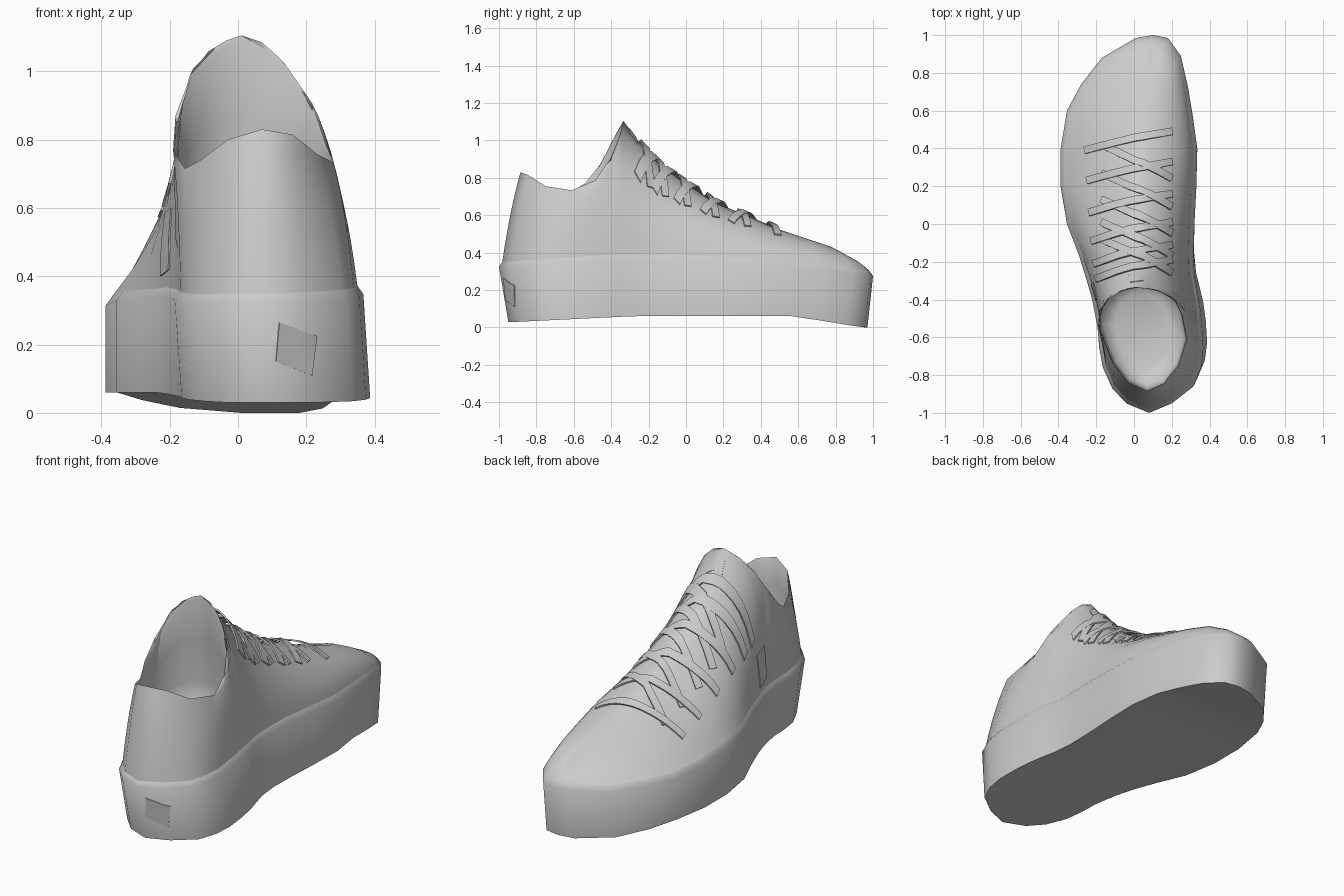
import bpy, bmesh, math
from mathutils import Vector
from mathutils.bvhtree import BVHTree

cube = bpy.data.objects.get("Cube")
if cube:
    bpy.data.objects.remove(cube, do_unlink=True)

grey = bpy.data.materials.new("plain_grey")
grey.use_nodes = True
colour = (0.6, 0.6, 0.6, 1)
grey.diffuse_color = colour
grey.node_tree.nodes["Principled BSDF"].inputs["Base Color"].default_value = colour


def add_object(name, bm, angle=40, thickness=0):
    bmesh.ops.remove_doubles(bm, verts=bm.verts, dist=0.0005)
    bmesh.ops.recalc_face_normals(bm, faces=bm.faces)
    if thickness:
        bmesh.ops.solidify(bm, geom=bm.faces[:], thickness=thickness)
    mesh = bpy.data.meshes.new(name)
    bm.to_mesh(mesh)
    mesh.materials.append(grey)
    obj = bpy.data.objects.new(name, mesh)
    bpy.context.collection.objects.link(obj)
    bpy.ops.object.select_all(action='DESELECT')
    obj.select_set(True)
    bpy.context.view_layer.objects.active = obj
    bpy.ops.object.shade_smooth_by_angle(angle=math.radians(angle))


def interp(table, y):
    for (a, u), (b, v) in zip(table, table[1:]):
        if y <= b:
            return u + (v - u) * max(0, (y - a) / (b - a))
    return table[-1][1]


def skin(bm, rows, closed):
    """Bridge rows of points with quads."""
    grid = [[bm.verts.new(p) for p in row] for row in rows]
    n = len(grid[0])
    for a, b in zip(grid, grid[1:]):
        for i in range(n if closed else n - 1):
            j = (i + 1) % n
            bm.faces.new((a[i], a[j], b[j], b[i]))
    return grid


# Plan outline of the sole, toe to heel, on each side
left = [(.1, 1), (.01, .985), (-.17, .88), (-.28, .74), (-.355, .6), (-.388, .4),
        (-.388, .2), (-.355, 0), (-.29, -.17), (-.25, -.3), (-.23, -.37), (-.22, -.41),
        (-.21, -.46), (-.193, -.55), (-.185, -.65), (-.165, -.76), (-.115, -.87),
        (-.04, -.95), (.08, -1)]
right = [(.1, 1), (.18, .985), (.248, .89), (.285, .73), (.31, .58), (.335, .4),
         (.33, .2), (.32, 0), (.315, -.15), (.32, -.27), (.335, -.35), (.342, -.39),
         (.35, -.44), (.36, -.54), (.367, -.66), (.355, -.76), (.315, -.86), (.2, -.95)]
# Ridge from toe to tongue tip, then the collar on each side
ridge = [(.1, .93, .335), (.1, .87, .375), (.09, .75, .44), (.07, .6, .49), (.05, .48, .53),
         (.03, .36, .585), (.02, .17, .66), (.02, 0, .77), (.02, -.14, .87),
         (.02, -.25, .99), (.01, -.335, 1.105)]
collar_left = [(-.06, -.35, 1.075), (-.13, -.385, 1.01), (-.183, -.46, .87), (-.19, -.54, .77),
               (-.155, -.63, .715), (-.11, -.74, .74), (-.03, -.84, .8), (.07, -.885, .83)]
collar_right = [(.07, -.34, 1.085), (.135, -.355, 1.025), (.215, -.4, .91), (.255, -.48, .79),
                (.28, -.61, .733), (.235, -.75, .755), (.16, -.845, .815)]
bulge_left = [.4, .4, .4, .35, .3, .2, .2, .45, .75, .95, 1, .95, .85, .6, .4, .3, .25, .2, .2]
bulge_right = [.4, .5, .65, .75, .8, .8, .8, .8, .8, .8, .75, .65, .5, .45, .35, .3, .25, .2]

outline = left + right[:0:-1]
tops = ridge + collar_left + collar_right[::-1] + ridge[:0:-1]
bulges = bulge_left + bulge_right[:0:-1]


def sole_top(x, y):
    table = [(-1, .325), (-.4, .365), (0, .365), (.4, .34), (.7, .32), (1, .275)]
    return interp(table, y) + .1 * min(0, x)


def sole_bottom(y):
    return interp([(-.95, .03), (-.3, .06), (.6, .06), (.97, 0)], y)


def heel_lean(y):
    return interp([(-.5, .02), (-.1, 0)], y)


# Sole: curved bottom, tall wall and a softly rounded upper edge
bottom, rim, ledge = [], [], []
for x, y in outline:
    bottom.append(Vector((x + heel_lean(y), y * (.97 if y > 0 else .95), sole_bottom(y))))
    edge = Vector((x, y, sole_top(x, y)))
    rim.append(edge)
    inward = Vector((.06 - x, (-.6 if y < -.6 else .5 if y > .5 else y) - y, 0)).normalized()
    ledge.append(edge + inward * .018 + Vector((0, 0, .025)))
sole = bmesh.new()
base = skin(sole, [bottom, rim, ledge], True)[0]
heel = len(left) - 1
for i in range(heel):
    corners = (base[i], base[i + 1], base[-i - 1], base[-i])
    sole.faces.new(list(dict.fromkeys(corners)))
add_object("sole", sole, 60)

# Upper: curved columns from the ledge to the ridge or collar
steps = 8
rows = []
for k in range(steps + 1):
    t = k / steps
    angle = t * math.pi / 2
    row = []
    for start, top, bulge in zip(ledge, tops, bulges):
        across = t + (1 - math.cos(angle) - t) * bulge
        up = t + (math.sin(angle) - t) * bulge
        end = Vector(top)
        p = start.lerp(end, across)
        p.z = start.z + (end.z - start.z) * up
        row.append(p)
    rows.append(row)
upper = bmesh.new()
skin(upper, rows, True)
# Lining: from the collar down to the insole, reaching forward under the tongue
collar = [Vector(p) for p in ridge[-1:] + collar_left + collar_right[::-1]]
centre = Vector((.04, -.6, 0))
lining = [collar]
for scale, drop in ((.985, .02), (.98, .35), (.97, .7), (.9, .93), (.6, 1)):
    ring = []
    for p in collar:
        q = centre + (p - centre) * scale
        q.y += .3 * drop * max(0, p.y - centre.y)
        q.z = p.z + (.4 - p.z) * drop
        ring.append(q)
    lining.append(ring)
grid = skin(upper, lining, True)
upper.faces.new(grid[-1])
add_object("upper", upper, 60)
upper_tree = BVHTree.FromBMesh(upper)
sole_tree = BVHTree.FromBMesh(sole)


def project(tree, origin, direction, lift):
    hit, normal, _, _ = tree.ray_cast(Vector(origin), Vector(direction))
    if hit is None:
        return None
    if normal.dot(Vector(direction)) > 0:
        normal = -normal
    return hit + normal * lift


# Laces: crossing flat ribbons laid over the instep
def lace(name, start, end, width=.038, segments=12):
    a, b = Vector(start + (0,)), Vector(end + (0,))
    side = Vector((a.y - b.y, b.x - a.x, 0)).normalized() * width / 2
    rows = []
    for i in range(segments + 1):
        t = i / segments
        lift = .008 + .018 * math.sin(math.pi * t)
        pair = [project(upper_tree, a.lerp(b, t) + s + Vector((0, 0, 3)), (0, 0, -1), lift)
                for s in (side, -side)]
        if None not in pair:
            rows.append(pair)
    ribbon = bmesh.new()
    skin(ribbon, rows, False)
    add_object(name, ribbon, 40, .008)


for i, y in enumerate((.39, .23, .06, -.09, -.21, -.29)):
    lace(f"lace_rising_{i}", (-.26 + .012 * i, y), (.2, y + .1))
for i, y in enumerate((.24, .09, -.05, -.17, -.26)):
    lace(f"lace_falling_{i}", (-.17, y + .18), (.2, y))


# Thin plates that follow the surface under them
def plate(name, tree, corners, direction, n=4):
    a, b, c, d = [Vector(p) for p in corners]
    rows = [[project(tree, a.lerp(b, i / n).lerp(d.lerp(c, i / n), j / n), direction, .004)
             for j in range(n + 1)] for i in range(n + 1)]
    panel = bmesh.new()
    skin(panel, rows, False)
    add_object(name, panel, 40, .004)


plate("heel_badge", sole_tree,
      [(.12, -2, .265), (.23, -2, .225), (.215, -2, .11), (.11, -2, .15)], (0, 1, 0))
plate("side_tab", upper_tree,
      [(-2, -.31, .58), (-2, -.4, .6), (-2, -.41, .42), (-2, -.32, .4)], (1, 0, 0))
plate("tongue_tab", upper_tree,
      [(-.03, -.27, 3), (.06, -.26, 3), (.05, -.3, 3), (-.02, -.31, 3)], (0, 0, -1))
